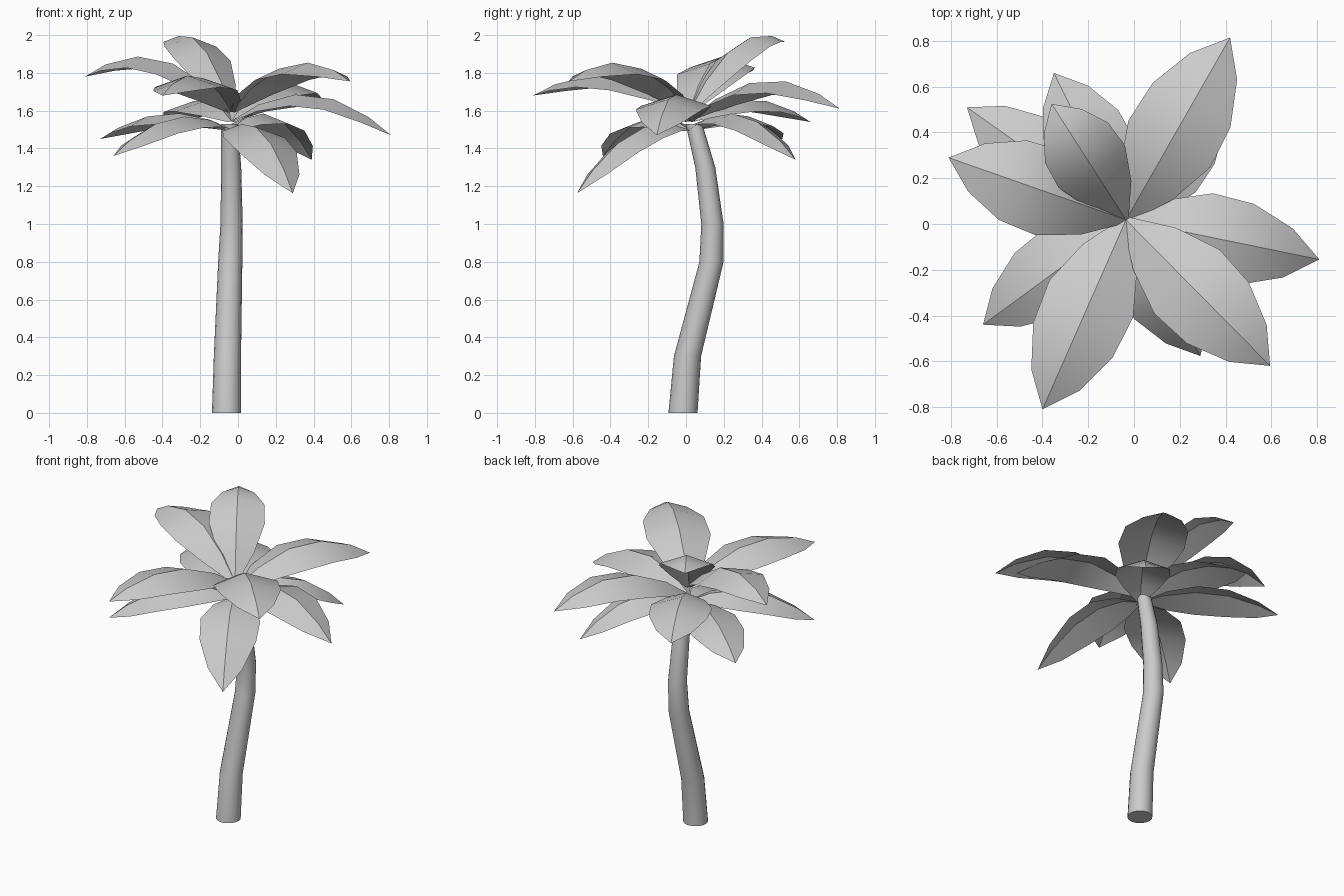
import bpy, bmesh, math
from mathutils import Vector

if "Cube" in bpy.data.objects:
    bpy.data.objects.remove(bpy.data.objects["Cube"])


def make_object(name, bm):
    mesh = bpy.data.meshes.new(name)
    bm.to_mesh(mesh)
    bm.free()
    obj = bpy.data.objects.new(name, mesh)
    bpy.context.collection.objects.link(obj)
    return obj


# Curved trunk: (x, y, z, radius) rings joined into a tapering tube
TRUNK = [(-0.061, -0.016, 0.0, 0.077), (-0.056, 0.008, 0.3, 0.072),
         (-0.041, 0.135, 0.8, 0.064), (-0.034, 0.14, 1.0, 0.059),
         (-0.036, 0.102, 1.3, 0.053), (-0.045, 0.042, 1.53, 0.044)]
SIDES = 16


def build_trunk():
    bm = bmesh.new()
    rings = []
    for x, y, z, r in TRUNK:
        rings.append([bm.verts.new((x + r * math.cos(math.tau * i / SIDES),
                                    y + r * math.sin(math.tau * i / SIDES), z))
                      for i in range(SIDES)])
    for low, high in zip(rings, rings[1:]):
        for i in range(SIDES):
            j = (i + 1) % SIDES
            bm.faces.new((low[i], low[j], high[j], high[i])).smooth = True
    for ring in (rings[0][::-1], rings[-1]):
        cap = bm.faces.new(ring)
        for e in cap.edges:
            e.smooth = False
    make_object("trunk", bm)


# Leaf outline: (position along the midrib, half width)
OUTLINE = [(0.0, 0.02), (0.17, 0.13), (0.4, 0.2), (0.64, 0.19), (0.86, 0.115), (1.0, 0.0)]
FOLD = 0.32


def build_leaf(name, base, mid_z, tip, width):
    base, tip = Vector(base), Vector(tip)
    a = 2 * base.z + 2 * tip.z - 4 * mid_z
    b = tip.z - base.z - a
    run = Vector((tip.x - base.x, tip.y - base.y, 0))
    side = Vector((-run.y, run.x, 0)).normalized()
    bm = bmesh.new()
    rows = []
    for t, w in OUTLINE:
        rib = base + run * t
        rib.z = base.z + b * t + a * t * t
        normal = (run + Vector((0, 0, b + 2 * a * t))).cross(side).normalized()
        w *= width
        mid = bm.verts.new(rib)
        if w == 0:
            rows.append((mid, mid, mid))
            continue
        drop = normal * (FOLD * w)
        rows.append((bm.verts.new(rib + side * w - drop), mid,
                     bm.verts.new(rib - side * w - drop)))
    for p, q in zip(rows, rows[1:]):
        for k in (0, 1):
            corners = list(dict.fromkeys((p[k], p[k + 1], q[k + 1], q[k])))
            bm.faces.new(corners).smooth = True
        bm.edges.get((p[1], q[1])).smooth = False  # creased midrib
    make_object(name, bm)


# Crown leaves by tier: midrib height halfway along, tip, width factor
TIERS = {
    "lower_leaf": (1.50, [(1.485, (0.29, -0.577, 1.163), 0.92), (1.575, (0.39, 0.58, 1.34), 0.85),
                          (1.585, (-0.73, 0.51, 1.45), 0.88), (1.56, (-0.66, -0.44, 1.36), 0.9)]),
    "middle_leaf": (1.545, [(1.76, (0.42, 0.815, 1.61), 1.03), (1.685, (0.81, -0.155, 1.47), 0.95),
                            (1.66, (-0.35, 0.66, 1.54), 0.95)]),
    "upper_leaf": (1.595, [(1.845, (0.595, -0.62, 1.755), 1.0), (1.785, (-0.40, -0.81, 1.68), 1.0),
                           (1.875, (-0.81, 0.29, 1.78), 0.97), (1.95, (-0.36, 0.525, 1.965), 0.86)]),
}

build_trunk()
for tier, (base_z, leaves) in TIERS.items():
    for n, (mid_z, tip, width) in enumerate(leaves, 1):
        build_leaf(f"{tier}_{n}", (-0.035, 0.018, base_z), mid_z, tip, width)
